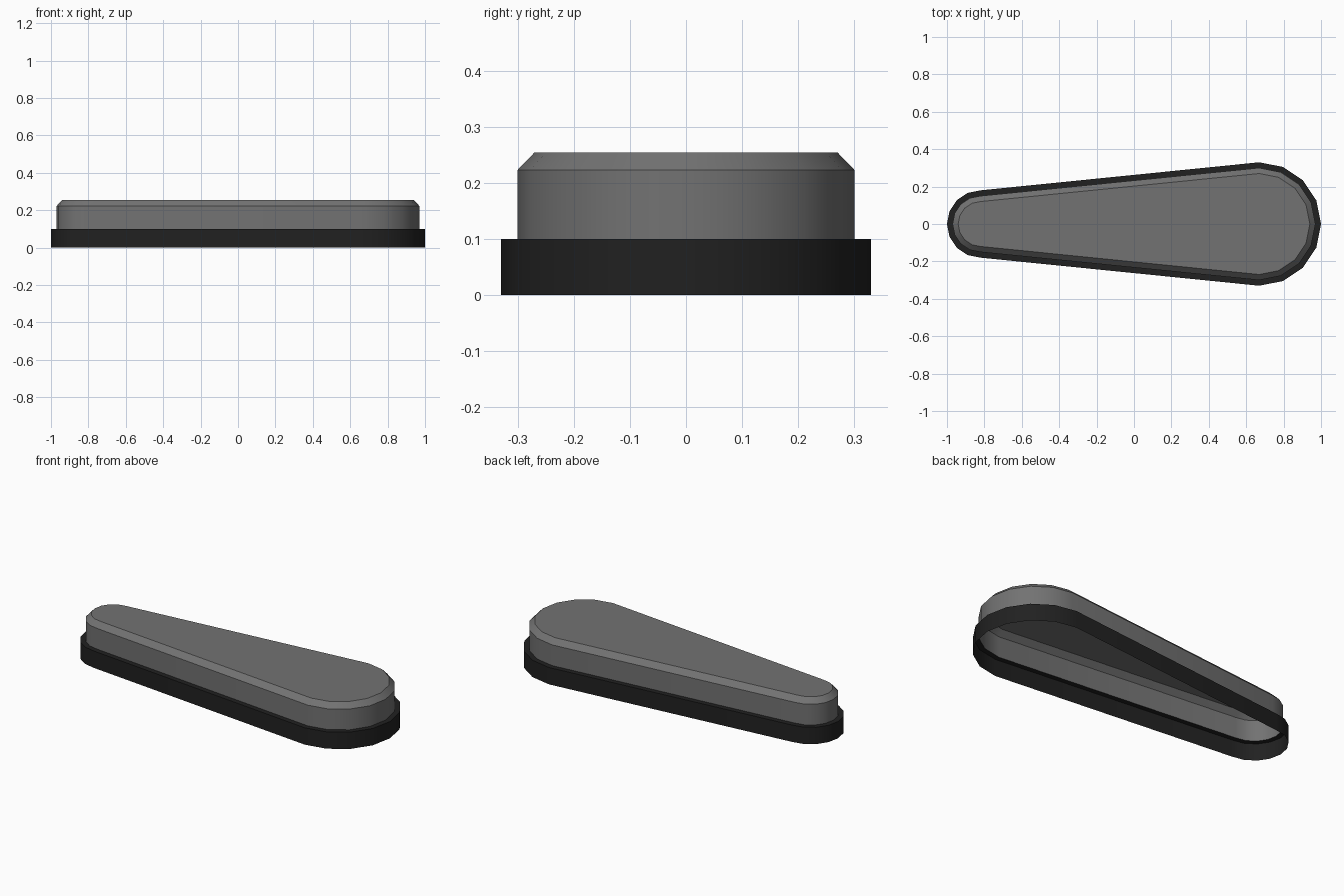
import bpy, bmesh, math

if "Cube" in bpy.data.objects:
    bpy.data.objects.remove(bpy.data.objects["Cube"])

BIG_X, SMALL_X = 0.67, -0.82   # centres of the two rounded ends
BIG_R, SMALL_R = 0.33, 0.18    # outer radii of the ends
SEG = 8                        # sides per half circle


def outline(inset, z):
    """Teardrop loop, shrunk by inset."""
    pts = []
    for cx, r, start in ((BIG_X, BIG_R, -90), (SMALL_X, SMALL_R, 90)):
        for i in range(SEG + 1):
            a = math.radians(start + 180 * i / SEG)
            pts.append((cx + (r - inset) * math.cos(a), (r - inset) * math.sin(a), z))
    return pts


def shell(name, levels, color, cap=False):
    """Open sheet lofted through (inset, z) levels, optionally capped on top."""
    bm = bmesh.new()
    loops = [[bm.verts.new(p) for p in outline(*lv)] for lv in levels]
    for lo, hi in zip(loops, loops[1:]):
        n = len(lo)
        for i in range(n):
            j = (i + 1) % n
            bm.faces.new((lo[i], lo[j], hi[j], hi[i]))
    if cap:
        bm.faces.new(loops[-1])
    me = bpy.data.meshes.new(name)
    bm.to_mesh(me)
    bm.free()
    ob = bpy.data.objects.new(name, me)
    bpy.context.collection.objects.link(ob)
    mat = bpy.data.materials.new(name + "_colour")
    mat.diffuse_color = (*color, 1)
    mat.use_nodes = True
    mat.node_tree.nodes["Principled BSDF"].inputs["Base Color"].default_value = mat.diffuse_color
    me.materials.append(mat)
    bpy.ops.object.select_all(action='DESELECT')
    ob.select_set(True)
    bpy.context.view_layer.objects.active = ob
    bpy.ops.object.shade_smooth_by_angle(angle=math.radians(30))
    return ob


# Dark skirt with a narrow ledge on top, open underneath
shell("base_rim", [(0, 0), (0, 0.1), (0.03, 0.1)], (0.015, 0.015, 0.015))

# Grey hollow cover with a chamfered top
shell("cover", [(0.03, 0.1), (0.03, 0.223), (0.06, 0.254)], (0.17, 0.17, 0.17), cap=True)
